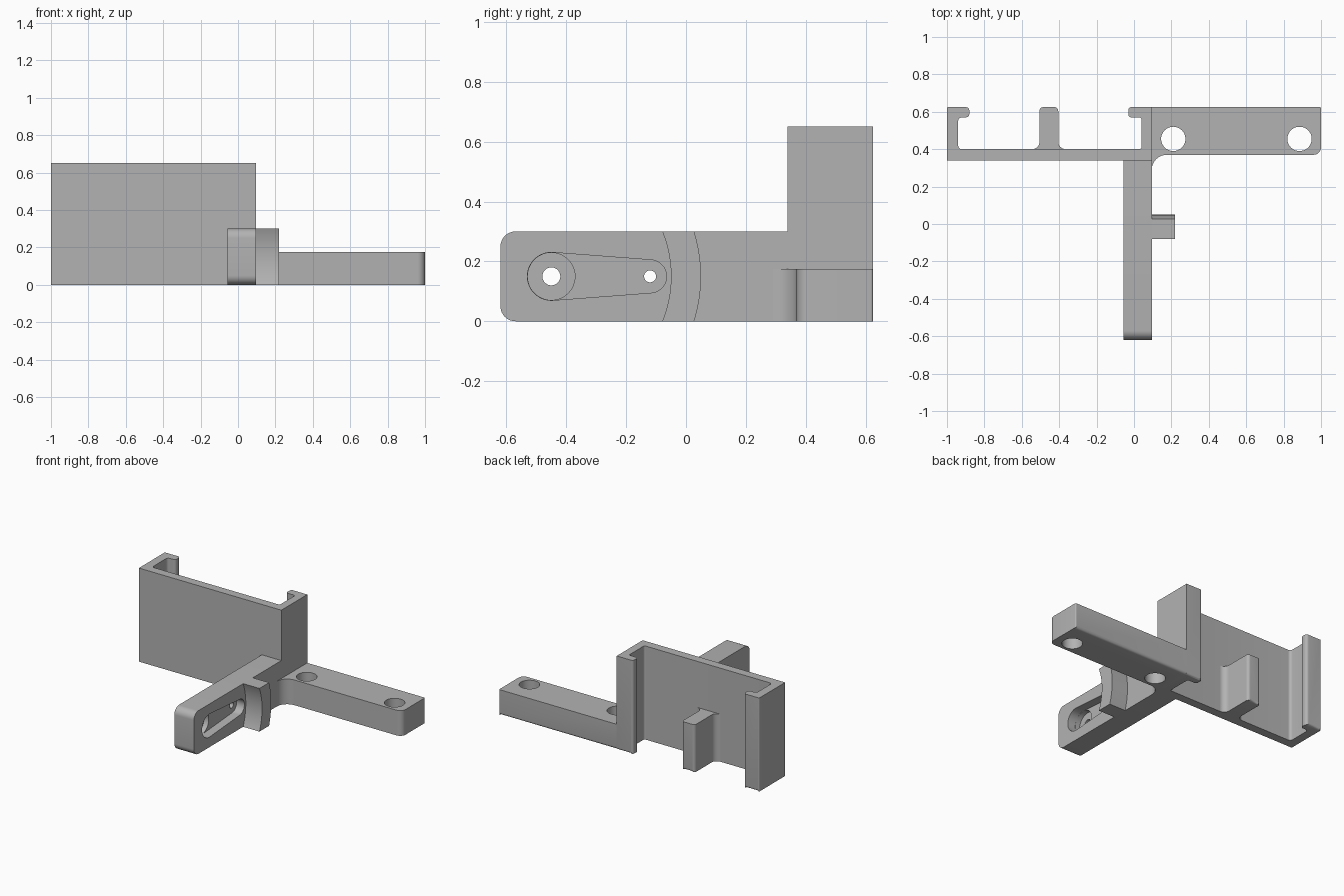
import bpy, bmesh, math
from mathutils import Vector

old = bpy.data.objects.get("Cube")
if old:
    bpy.data.objects.remove(old, do_unlink=True)

grey = bpy.data.materials.new("plain grey")
grey.use_nodes = True
grey.diffuse_color = (0.45, 0.45, 0.45, 1)
grey.node_tree.nodes["Principled BSDF"].inputs["Base Color"].default_value = (0.45, 0.45, 0.45, 1)


def rounded(corners, steps=8):
    """Outline from (u, v, radius) corners, each radius turned into an arc."""
    out = []
    for i, (u, v, r) in enumerate(corners):
        p = Vector((u, v))
        if not r:
            out.append(p)
            continue
        a = (Vector(corners[i - 1][:2]) - p).normalized()
        b = (Vector(corners[(i + 1) % len(corners)][:2]) - p).normalized()
        centre = p + (a + b) * r          # right-angled corners
        for k in range(steps + 1):
            t = k / steps * math.pi / 2
            out.append(centre - b * r * math.cos(t) - a * r * math.sin(t))
    return out


def arc(u, v, r, start, end, steps=32):
    return [Vector((u + r * math.cos(start + (end - start) * k / steps),
                    v + r * math.sin(start + (end - start) * k / steps)))
            for k in range(steps + 1)]


def circle(u, v, r):
    return arc(u, v, r, 0, 2 * math.pi, 48)[:-1]


def prism(name, outline, axis, lo, hi, back_round=0):
    """Extrude an outline along x (outline is y, z) or z (outline is x, y)."""
    bm = bmesh.new()
    place = (lambda p: (lo, p.x, p.y)) if axis == "x" else (lambda p: (p.x, p.y, lo))
    verts = [bm.verts.new(place(p)) for p in outline]
    bmesh.ops.remove_doubles(bm, verts=verts, dist=0.0001)
    face = bm.faces.new([v for v in verts if v.is_valid])
    new = bmesh.ops.extrude_face_region(bm, geom=[face])["geom"]
    shift = Vector((hi - lo, 0, 0)) if axis == "x" else Vector((0, 0, hi - lo))
    bmesh.ops.translate(bm, vec=shift, verts=[g for g in new if isinstance(g, bmesh.types.BMVert)])
    if back_round:
        edges = [e for e in bm.edges
                 if all(v.co.z < 0.001 and v.co.y > 0.6245 for v in e.verts)]
        bmesh.ops.bevel(bm, geom=edges, offset=back_round, segments=4, profile=0.5, affect="EDGES")
    bmesh.ops.recalc_face_normals(bm, faces=bm.faces)
    mesh = bpy.data.meshes.new(name)
    bm.to_mesh(mesh)
    bm.free()
    mesh.materials.append(grey)
    obj = bpy.data.objects.new(name, mesh)
    bpy.context.collection.objects.link(obj)
    return obj


def activate(obj):
    bpy.ops.object.select_all(action="DESELECT")
    obj.select_set(True)
    bpy.context.view_layer.objects.active = obj


def cut(obj, cutter):
    cutter.hide_render = True
    mod = obj.modifiers.new("cut", "BOOLEAN")
    mod.operation, mod.object, mod.solver = "DIFFERENCE", cutter, "EXACT"
    activate(obj)
    bpy.ops.object.modifier_apply(modifier=mod.name)
    bpy.data.objects.remove(cutter, do_unlink=True)


BACK = 0.625
SIDE = 0.095      # +x face shared by the holder and the arm

# Upright holder: wall with two hooked flanges
holder = prism("holder_wall", rounded([
    (-1, 0.34, 0), (SIDE, 0.34, 0), (SIDE, BACK, 0),
    (-0.03, BACK, 0.015), (-0.03, 0.57, 0.015), (0.04, 0.57, 0.012), (0.04, 0.4, 0.012),
    (-0.94, 0.4, 0.02), (-0.94, 0.57, 0.02), (-0.88, 0.57, 0.02), (-0.88, BACK, 0.02),
    (-1, BACK, 0.008)]), "z", 0, 0.65, 0.015)

# Short rib behind the wall, flared at its root
rib = prism("holder_rib", rounded([
    (-0.55, 0.4, 0), (-0.505, 0.4, 0.04), (-0.505, BACK, 0.02),
    (-0.405, BACK, 0.02), (-0.405, 0.4, 0.04), (-0.36, 0.4, 0)]), "z", 0, 0.33, 0.015)

# Mounting bar with a filleted root and two screw holes
bar = prism("mounting_bar", rounded([
    (SIDE, 0.29, 0), (SIDE, 0.37, 0.08), (1, 0.37, 0.04),
    (1, BACK, 0.008), (SIDE, BACK, 0)]), "z", 0, 0.175, 0.018)
for x in (0.21, 0.885):
    cut(bar, prism("screw_cutter", circle(x, 0.455, 0.065), "z", -0.1, 0.3))

# Arm running forward, with a tapered pocket and two through holes
arm = prism("front_arm", rounded([
    (-0.62, 0, 0.05), (0.34, 0, 0), (0.34, 0.3, 0), (-0.62, 0.3, 0.05)]), "x", -0.055, SIDE)
PIVOT, TIP, MID = -0.45, -0.12, 0.15
R1, R2 = 0.08, 0.055
a = math.acos((R1 - R2) / (TIP - PIVOT))
pocket = arc(PIVOT, MID, R1, a, 2 * math.pi - a) + arc(TIP, MID, R2, -a, a)
cut(arm, prism("pocket_cutter", pocket, "x", 0.035, 0.2))
cut(arm, prism("hub_cutter", circle(PIVOT, MID, R1 - 0.001), "x", 0.0, 0.2))
for y, r in ((PIVOT, 0.03), (TIP, 0.02)):
    cut(arm, prism("pin_cutter", circle(y, MID, r), "x", -0.2, 0.3))

# Curved stop on the arm, concentric with the pivot
inner, outer = 0.4, 0.5
ai, ao = math.asin(MID / inner), math.asin(MID / outer)
stop = prism("curved_stop", arc(PIVOT, MID, outer, -ao, ao) + arc(PIVOT, MID, inner, ai, -ai),
             "x", SIDE, 0.22)

for obj in (holder, rib, bar, arm, stop):
    activate(obj)
    bpy.ops.object.shade_smooth_by_angle(angle=math.radians(30))
